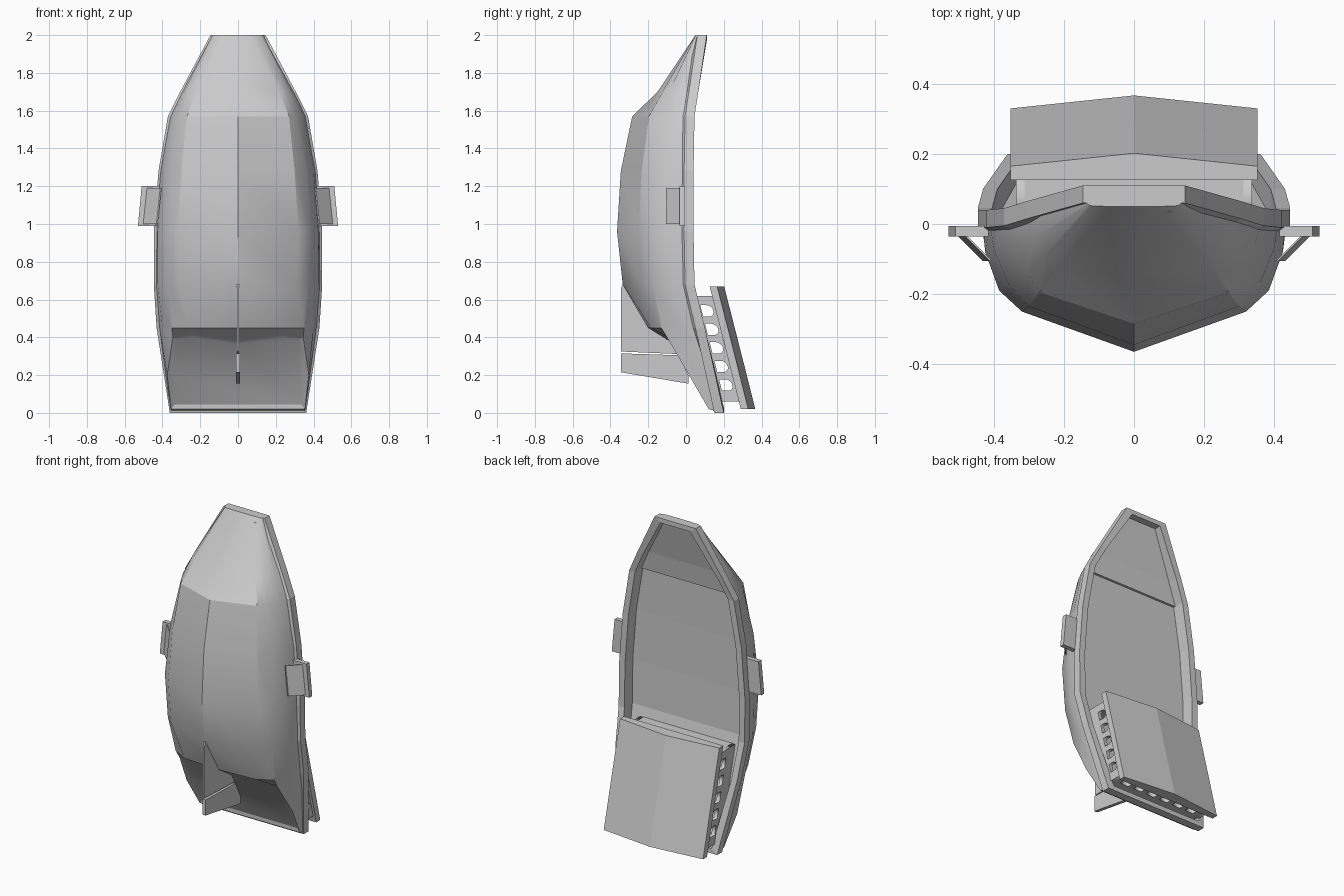
import bpy, bmesh, math
from mathutils import Matrix

if "Cube" in bpy.data.objects:
    bpy.data.objects.remove(bpy.data.objects["Cube"])

grey = bpy.data.materials.new("plain grey")
grey.diffuse_color = (0.6, 0.6, 0.6, 1)
grey.use_nodes = True
grey.node_tree.nodes["Principled BSDF"].inputs["Base Color"].default_value = grey.diffuse_color


def finish(bm, name, smooth=0):
    bmesh.ops.recalc_face_normals(bm, faces=bm.faces)
    me = bpy.data.meshes.new(name)
    bm.to_mesh(me)
    bm.free()
    me.materials.append(grey)
    ob = bpy.data.objects.new(name, me)
    bpy.context.collection.objects.link(ob)
    if smooth:
        bpy.ops.object.select_all(action='DESELECT')
        ob.select_set(True)
        bpy.context.view_layer.objects.active = ob
        bpy.ops.object.shade_smooth_by_angle(angle=math.radians(smooth))
    return ob


def loft(rings, closed=True, caps=True, loop=False):
    """Skin a list of equal-length point rings; returns bmesh and end caps."""
    bm = bmesh.new()
    vs = [[bm.verts.new(p) for p in r] for r in rings]
    n = len(rings[0])
    for a, b in zip(vs, vs[1:] + ([vs[0]] if loop else [])):
        for i in range(n if closed else n - 1):
            j = (i + 1) % n
            bm.faces.new((a[i], a[j], b[j], b[i]))
    ends = [bm.faces.new(vs[0]), bm.faces.new(vs[-1])] if caps else []
    return bm, ends


# Hull: half sections from keel to gunwale; z, keel y, then (x, y) pairs
sections = [
    (2.00, .05, (.07, .05), (.12, .052), (.13, .055), (.135, .06), (.14, .11)),
    (1.70, -.15, (.22, -.125), (.255, -.09), (.285, -.04), (.295, .015), (.30, .065)),
    (1.57, -.285, (.27, -.195), (.305, -.14), (.345, -.06), (.36, 0), (.365, .045)),
    (1.28, -.345, (.30, -.235), (.36, -.17), (.40, -.07), (.412, 0), (.415, .04)),
    (.96, -.365, (.32, -.25), (.385, -.19), (.425, -.08), (.432, 0), (.44, .04)),
    (.68, -.335, (.31, -.235), (.375, -.175), (.425, -.07), (.435, 0), (.44, .045)),
    (.45, -.20, (.25, -.185), (.35, -.13), (.40, -.03), (.415, .04), (.425, .10)),
]
halves = [[(0, s[1], s[0])] + [(x, y, s[0]) for x, y in s[2:]] for s in sections]
# Sloping stern edge
halves.append([(0, -.095, .385), (.24, -.11, .42), (.345, -.10, .40),
               (.375, .016, .20), (.355, .12, .02), (.355, .20, 0)])
rings = [[(-x, y, z) for x, y, z in reversed(h[1:])] + h for h in halves]
bm, _ = loft(rings, closed=False, caps=False)
bm.verts.ensure_lookup_table()
n = len(rings[0])
bm.faces.new(bm.verts[:n])
last = list(bm.verts)[-n:]
bm.faces.new((last[0], last[1], last[-2], last[-1]))
transom = bm.faces.new(last[1:-1])
bmesh.ops.recalc_face_normals(bm, faces=bm.faces)
bmesh.ops.inset_individual(bm, faces=[transom], thickness=.03, depth=-.012)
finish(bm, "hull", 25)

# Gunwale rim running round the whole hull
gun = [h[-1] for h in halves]
last_i = len(gun) - 1


def rim_ring(i, s):
    x, y, z = gun[i]
    zi = z - .03 if i == 0 else z + .03 if i == last_i else z
    d = .055 if i in (0, last_i) else .08
    xo, xi = s * (x + .006), s * (x - .035)
    return [(xo, y, z), (xo, y - .05, z), (xi, y - d, zi), (xi, y, zi)]


path = [rim_ring(i, 1) for i in range(last_i + 1)]
path += [rim_ring(i, -1) for i in range(last_i, -1, -1)]
bm, _ = loft(path, caps=False, loop=True)
finish(bm, "gunwale_rim")


# Decks: strips spanning the inner edge of the rim
def deck(name, ids, lift):
    edge = [rim_ring(i, 1)[2] for i in ids]
    bm, _ = loft([[(-x, y + lift, z), (x, y + lift, z)] for x, y, z in edge],
                 closed=False, caps=False)
    return finish(bm, name)


deck("main_deck", range(2, last_i + 1), 0)
bm, _ = loft([[(-x, y + k, z), (x, y + k, z), (x, y - .02, z), (-x, y - .02, z)]
              for (x, y, z), k in ((rim_ring(0, 1)[2], .01), (rim_ring(1, 1)[2], .015),
                                   (rim_ring(2, 1)[2], .015))])
finish(bm, "fore_deck")

# Cambered stern canopy roof
roof = []
for y0, z in ((.125, .67), (.208, .345), (.29, .02)):
    roof.append([(x, y0 + h, z) for x, h in
                 ((-.352, 0), (.352, 0), (.352, .04), (0, .077), (-.352, .04))])
finish(loft(roof)[0], "canopy_roof")


# Arcaded walls under the canopy: flat outline with arch holes
def arcade(name, length, centres, matrix):
    cu = bpy.data.curves.new(name, 'CURVE')
    cu.dimensions, cu.fill_mode, cu.extrude = '2D', 'BOTH', .012

    def outline(pts):
        sp = cu.splines.new('POLY')
        sp.points.add(len(pts) - 1)
        for p, (x, y) in zip(sp.points, pts):
            p.co = (x, y, 0, 1)
        sp.use_cyclic_u = True

    outline([(0, -.155), (length, -.155), (length, 0), (0, 0)])
    for c in centres:
        arch = [(c + .03 * math.cos(t * math.pi / 8), -.042 + .03 * math.sin(t * math.pi / 8))
                for t in range(9)]
        outline(arch + [(c - .03, -.075), (c + .03, -.075)])
    ob = bpy.data.objects.new(name, cu)
    bpy.context.collection.objects.link(ob)
    dg = bpy.context.evaluated_depsgraph_get()
    me = bpy.data.meshes.new_from_object(ob.evaluated_get(dg))
    bpy.data.objects.remove(ob)
    bm = bmesh.new()
    bm.from_mesh(me)
    bm.transform(matrix)
    bmesh.ops.remove_doubles(bm, verts=bm.verts, dist=1e-5)
    finish(bm, name)


slope = .165 / .65
for s, side in ((1, "right"), (-1, "left")):
    arcade(side + "_arcade", .56, [.08 + .098 * i for i in range(5)],
           Matrix(((0, 0, 1, s * .325), (slope, 1, 0, .138), (-1, 0, 0, .62), (0, 0, 0, 1))))
arcade("stern_arcade", .62, [.065 + .098 * i for i in range(6)],
       Matrix(((1, 0, 0, -.31), (0, 1, 0, .278), (0, 0, 1, .075), (0, 0, 0, 1))))

# Cabin front wall
finish(loft([[(-.315, -.03, z), (.315, -.03, z), (.315, .14, z), (-.315, .14, z)]
             for z in (.60, .62)])[0], "cabin_front_wall")


# Fin under the stern and the rudder below it
def fin(name, pts, t):
    finish(loft([[(x, y, z) for y, z in pts] for x in (-t, t)])[0], name)


fin("skeg", [(-.33, .69), (-.345, .66), (-.345, .325), (-.05, .312), (-.05, .43), (-.2, .5)], .005)
fin("rudder", [(-.345, .315), (-.345, .215), (.012, .155), (.012, .20), (-.04, .305)], .011)

# Side platforms with sloping braces
for s, side in ((1, "right"), (-1, "left")):
    plate = [[(s * (x + k), y, z) for x, y in
              ((.415, -.035), (.51, -.035), (.51, -.005), (.415, -.005))]
             for z, k in ((1.2, 0), (.99, .02))]
    finish(loft(plate)[0], side + "_platform")
    brace = [[(s * (x + k), y, z) for x, y in
              ((.405, -.105), (.475, -.035), (.482, -.035), (.412, -.105))]
             for z, k in ((1.19, 0), (1.0, .02))]
    finish(loft(brace)[0], side + "_platform_brace")
